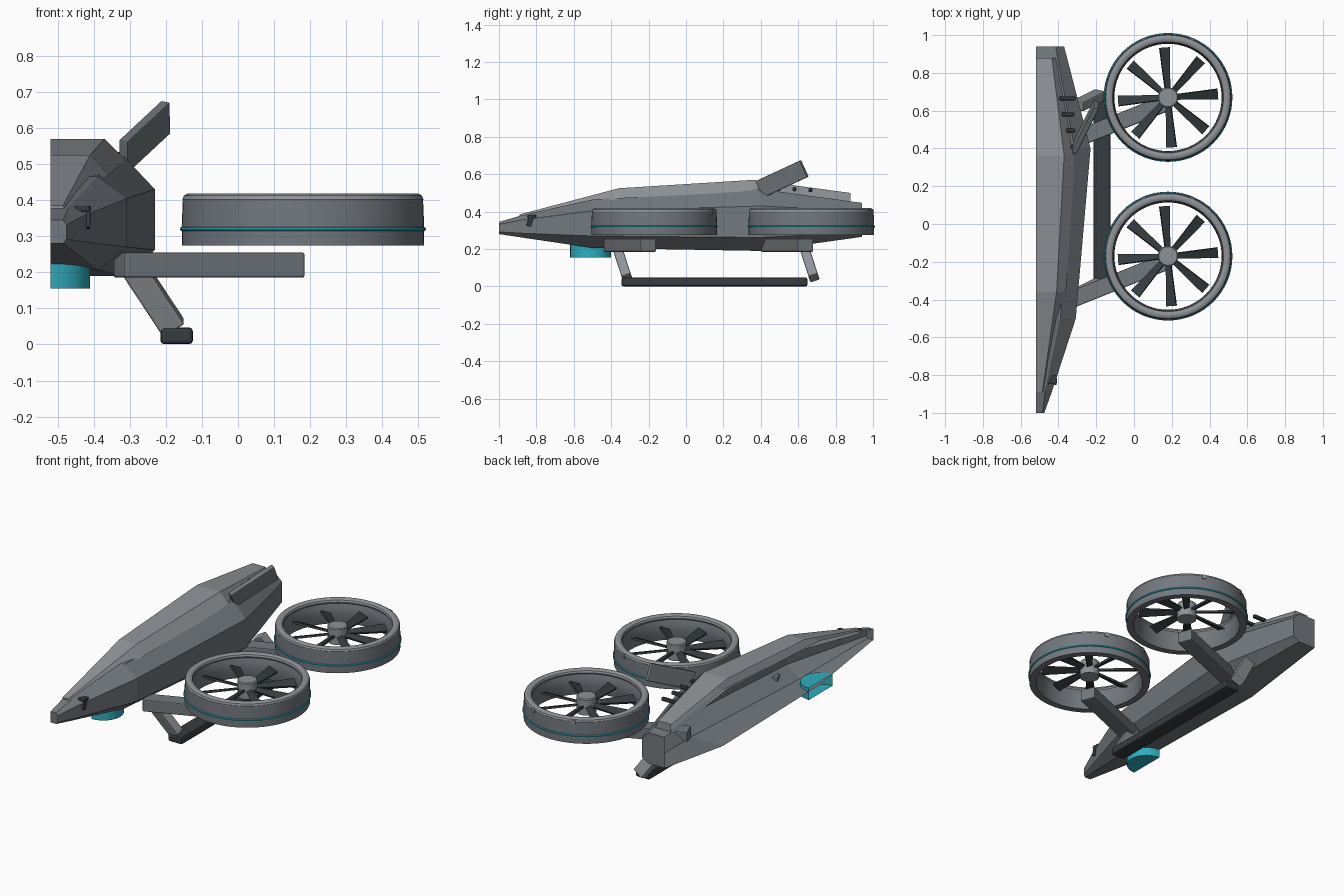
import bpy, bmesh
from math import sin, cos, pi, radians
from mathutils import Vector, Matrix

if "Cube" in bpy.data.objects:
    bpy.data.objects.remove(bpy.data.objects["Cube"])

CUT = -0.52   # centre plane: the craft is an open half


def material(name, rgb):
    m = bpy.data.materials.new(name)
    m.diffuse_color = (*rgb, 1)
    m.use_nodes = True
    m.node_tree.nodes["Principled BSDF"].inputs["Base Color"].default_value = m.diffuse_color
    return m


DARK = material("dark", (0.035, 0.045, 0.05))
GREY = material("grey", (0.17, 0.19, 0.21))
LIGHT = material("light_grey", (0.27, 0.29, 0.31))
CYAN = material("cyan", (0.03, 0.42, 0.52))


def finish(name, bm, mat, bevel=0, smooth=False, recalc=True):
    if recalc:
        bmesh.ops.recalc_face_normals(bm, faces=bm.faces)
    me = bpy.data.meshes.new(name)
    bm.to_mesh(me)
    bm.free()
    me.materials.append(mat)
    ob = bpy.data.objects.new(name, me)
    bpy.context.collection.objects.link(ob)
    if bevel:
        b = ob.modifiers.new("bevel", 'BEVEL')
        b.width, b.segments = bevel, 2
    if smooth:
        bpy.ops.object.select_all(action='DESELECT')
        ob.select_set(True)
        bpy.context.view_layer.objects.active = ob
        bpy.ops.object.shade_smooth_by_angle(angle=radians(35))
    return ob


def loft(name, sections, mat):
    """Skin open half profiles [(y, [(x, z)...])], cap both ends."""
    bm = bmesh.new()
    rows = [[bm.verts.new((CUT + x, y, z)) for x, z in pts] for y, pts in sections]
    for a, b in zip(rows, rows[1:]):
        for i in range(len(a) - 1):
            bm.faces.new((a[i], b[i], b[i + 1], a[i + 1]))
    bm.faces.new(rows[0])
    bm.faces.new(rows[-1][::-1])
    return finish(name, bm, mat)


def lathe(name, profile, centre, mat, steps=64, closed=True):
    bm = bmesh.new()
    rows = [[bm.verts.new((centre[0] + r * cos(2 * pi * k / steps),
                           centre[1] + r * sin(2 * pi * k / steps), z))
             for r, z in profile] for k in range(steps)]
    n = len(profile)
    for k in range(steps):
        a, b = rows[k], rows[(k + 1) % steps]
        for i in range(n if closed else n - 1):
            j = (i + 1) % n
            bm.faces.new((a[i], b[i], b[j], a[j]))
    if not closed:
        bm.faces.new([r[0] for r in rows])
        bm.faces.new([r[-1] for r in rows])
    return finish(name, bm, mat, smooth=True)


def beam(name, a, b, width, height, mat, side=(1, 0, 0), bevel=0.006):
    """Box from a to b; width is measured along side."""
    a, b = Vector(a), Vector(b)
    d = (b - a).normalized()
    s = Vector(side)
    s = (s - d * s.dot(d)).normalized()
    u = d.cross(s)
    rot = Matrix((s, u, d)).transposed().to_4x4()
    size = Matrix.Diagonal((width, height, (b - a).length, 1))
    bm = bmesh.new()
    bmesh.ops.create_cube(bm, size=1, matrix=Matrix.Translation((a + b) / 2) @ rot @ size)
    return finish(name, bm, mat, bevel)


# Faceted hull: y, half width, top width, bottom width, bottom, low chine, high chine, top
hull = [(-1.00, .045, .035, .035, .280, .292, .332, .345),
        (-0.88, .088, .050, .060, .262, .285, .355, .380),
        (-0.50, .212, .130, .130, .206, .270, .405, .465),
        (0.40, .290, .205, .205, .190, .262, .430, .520),
        (0.94, .150, .105, .110, .265, .290, .405, .447)]
loft("hull", [(y, [(0, zb), (wb, zb), (w, z1), (w, z2), (wt, zt), (0, zt)])
              for y, w, wt, wb, zb, z1, z2, zt in hull], GREY)

# Raised upper deck: y, top width, base width, base, top
deck = [(-0.89, .035, .045, .362, .385),
        (-0.36, .110, .160, .470, .525),
        (0.36, .150, .210, .510, .570),
        (0.88, .085, .110, .445, .500)]
loft("upper_deck", [(y, [(0, zb), (wb, zb), (wt, zt), (0, zt)])
                    for y, wt, wb, zb, zt in deck], LIGHT)

# Belly sensor: half drum open at the centre plane
bm = bmesh.new()
arc = [(.11 * sin(pi * k / 14), -.51 - .11 * cos(pi * k / 14)) for k in range(15)]
lo = [bm.verts.new((CUT + x, y, .155)) for x, y in arc]
hi = [bm.verts.new((CUT + x, y, .225)) for x, y in arc]
for k in range(14):
    bm.faces.new((lo[k], lo[k + 1], hi[k + 1], hi[k]))
bm.faces.new(lo[::-1])
bm.faces.new(hi)
finish("belly_sensor", bm, CYAN, smooth=True)

# Ducted fans with arms and landing legs
for label, cy, leg_y in (("front", -0.17, -0.365), ("rear", 0.67, 0.635)):
    c = (0.18, cy)
    lathe(label + "_duct", [(.335, .275), (.336, .33), (.333, .402), (.296, .402),
                            (.286, .37), (.284, .33), (.296, .275)], c, GREY)
    lip = [(.312 + .022 * cos(pi * k / 5), .402 + .018 * sin(pi * k / 5)) for k in range(10)]
    lathe(label + "_duct_lip", lip, c, LIGHT)
    band = [(.335 + .006 * cos(pi * k / 4), .32 + .006 * sin(pi * k / 4)) for k in range(8)]
    lathe(label + "_light_band", band, c, CYAN)
    lathe(label + "_hub", [(.054, .31), (.054, .40), (.049, .405)], c, LIGHT, 24, False)

    # eight pitched blades, widening outward
    bm = bmesh.new()
    for k in range(8):
        v = bmesh.ops.create_cube(bm, size=1)["verts"]
        for p in v:
            outer = p.co.x > 0
            p.co = Vector((.265 if outer else .04, p.co.y * (.058 if outer else .028), p.co.z * .012))
        m = (Matrix.Translation((*c, .355)) @ Matrix.Rotation(k * pi / 4 + radians(4), 4, 'Z')
             @ Matrix.Rotation(radians(22), 4, 'X'))
        bmesh.ops.transform(bm, matrix=m, verts=v)
    finish(label + "_blades", bm, DARK)

    # small blocks on the back of the duct
    for i, ang in enumerate((67, 113)):
        d = Vector((cos(radians(ang)), sin(radians(ang)), 0))
        p = Vector((*c, .397)) + d * .327
        beam(f"{label}_duct_block_{i}", p - d * .012, p + d * .012, .026, .026, LIGHT, (0, 0, 1), .004)

    beam(label + "_arm", (-.33, cy - .23, .220), (.17, cy - .03, .220), .070, .088, GREY, (0, 0, 1))
    beam(label + "_leg", (-.30, leg_y - .01, .230), (-.178, leg_y + .05, .045), .070, .052, LIGHT)

# Landing skid
beam("skid", (-.17, -.345, .024), (-.17, .65, .024), .090, .046, DARK, bevel=.010)

# Slanted tail fin
beam("tail_fin", (-.318, .395, .520), (-.200, .632, .630), .098, .028, GREY, (-.02, -.08, .07), .005)

# Row of vents beside the deck, growing toward the back
for i, (x, y, w, z) in enumerate(((-.32, .41, .03, .522), (-.335, .495, .05, .522),
                                  (-.35, .58, .07, .520), (-.353, .665, .088, .515))):
    beam(f"vent_{i}", (x - w / 2, y, z), (x + w / 2, y, z), .022, .022, DARK, (0, 1, 0), .008)

# Hooked nose probe
beam("nose_probe_top", (-.452, -.825, .376), (-.410, -.825, .376), .045, .014, DARK, (0, 1, 0), .003)
beam("nose_probe_drop", (-.414, -.825, .382), (-.416, -.842, .322), .012, .024, DARK, bevel=.003)
